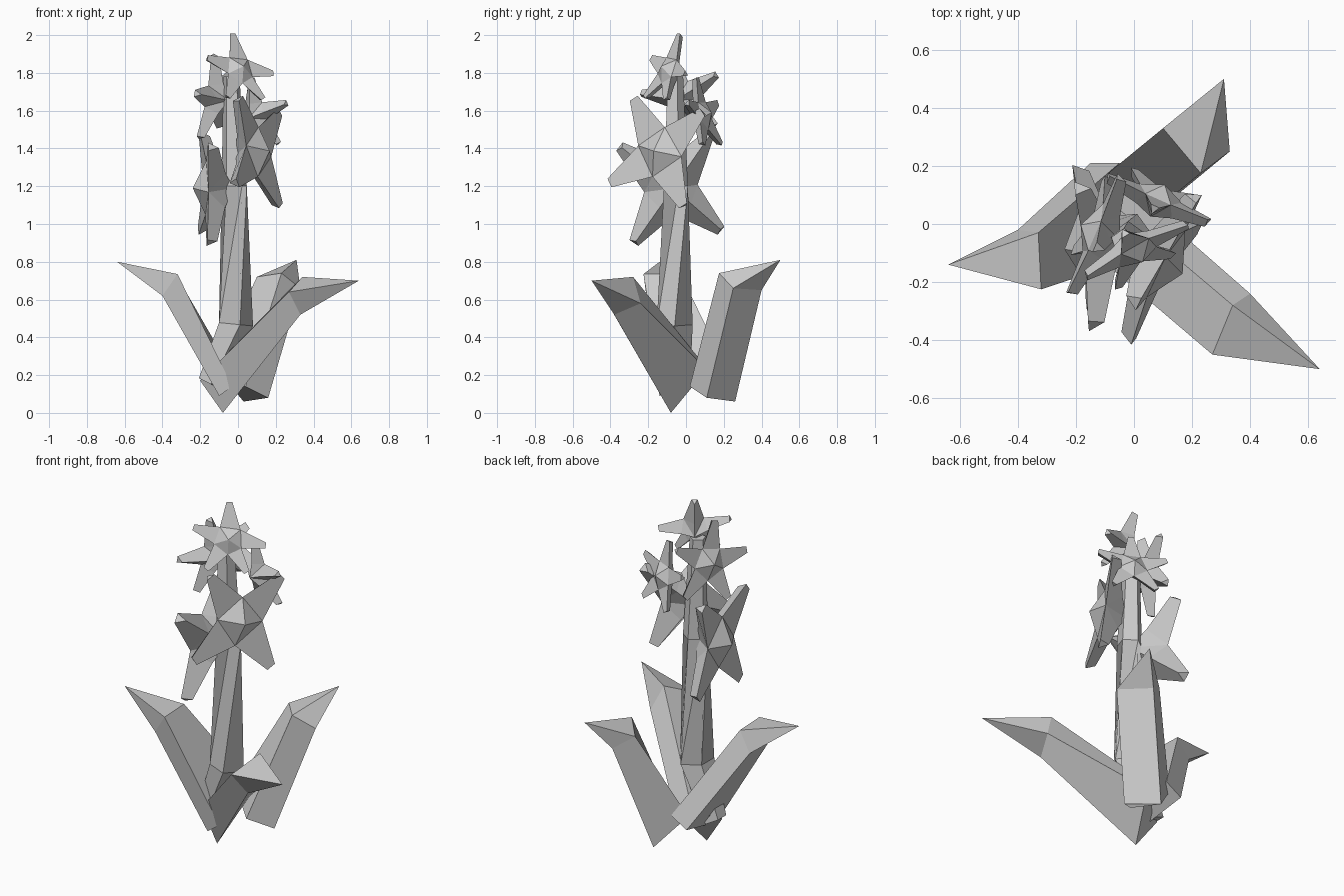
import bpy, bmesh
from math import sin, cos, radians
from mathutils import Vector

if "Cube" in bpy.data.objects:
    bpy.data.objects.remove(bpy.data.objects["Cube"])


def make_object(name, bm):
    bmesh.ops.recalc_face_normals(bm, faces=bm.faces)
    me = bpy.data.meshes.new(name)
    bm.to_mesh(me)
    bm.free()
    ob = bpy.data.objects.new(name, me)
    bpy.context.collection.objects.link(ob)
    return ob


def loft(name, rings, tip=None):
    """Skin closed rings of points; close with a cap or a pointed tip."""
    bm = bmesh.new()
    rows = [[bm.verts.new(p) for p in ring] for ring in rings]
    n = len(rows[0])
    bm.faces.new(rows[0])
    for a, b in zip(rows, rows[1:]):
        for i in range(n):
            j = (i + 1) % n
            bm.faces.new((a[i], a[j], b[j], b[i]))
    if tip:
        t = bm.verts.new(tip)
        for i in range(n):
            bm.faces.new((rows[-1][i], rows[-1][(i + 1) % n], t))
    else:
        bm.faces.new(rows[-1])
    return make_object(name, bm)


def ring(center, r, direction, sides=5):
    q = Vector(direction).to_track_quat('Z', 'Y')
    c = Vector(center)
    return [c + q @ Vector((r * cos(t), r * sin(t), 0))
            for t in (radians(360 * i / sides + 54) for i in range(sides))]


# Bent five-sided stem
loft("stem", [
    ring((-0.16, -0.04, 0.16), 0.065, (0.5, 0.0, 1)),
    ring((-0.02, -0.06, 0.47), 0.10, (0.1, 0, 1)),
    ring((-0.02, -0.06, 1.20), 0.07, (0, 0, 1)),
    ring((-0.035, -0.06, 1.78), 0.045, (0, 0, 1)),
])

# Thick leaves: base section, shoulder section, pointed tip
loft("left_leaf", [
    [(-0.03, -0.13, 0.14), (-0.05, 0.21, 0.25), (-0.15, 0.21, 0.19), (-0.10, -0.14, 0.09)],
    [(-0.32, -0.225, 0.735), (-0.33, -0.03, 0.735), (-0.40, -0.02, 0.62), (-0.40, -0.20, 0.62)],
], (-0.64, -0.14, 0.80))
loft("right_leaf", [
    [(-0.11, 0.10, 0.25), (0.00, 0.11, 0.23), (-0.08, -0.08, 0.0), (-0.20, -0.05, 0.17)],
    [(0.34, -0.28, 0.72), (0.40, -0.24, 0.58), (0.33, -0.38, 0.52), (0.27, -0.45, 0.64)],
], (0.64, -0.50, 0.70))
loft("back_leaf", [
    [(0.04, 0.02, 0.14), (-0.12, 0.15, 0.24), (0.03, 0.26, 0.06), (0.16, 0.11, 0.08)],
    [(0.23, 0.175, 0.74), (0.10, 0.33, 0.72), (0.20, 0.40, 0.65), (0.33, 0.25, 0.66)],
], (0.31, 0.50, 0.81))


def flower(name, center, direction, size, angles):
    """Faceted star with blunt petals, raised centre and tapering back."""
    n = Vector(direction).normalized()
    right = Vector((0, 0, 1)).cross(n).normalized()
    up = n.cross(right)
    c = Vector(center)
    bm = bmesh.new()

    def vert(deg, r, h, side=0):
        a = radians(deg)
        out = right * cos(a) + up * sin(a)
        across = up * cos(a) - right * sin(a)
        return bm.verts.new(c + size * (out * r + across * side + n * h))

    front = vert(0, 0, 0.20)
    back = vert(0, 0, -0.42)
    k = len(angles)
    gaps = [(angles[(i + 1) % k] - angles[i]) % 360 for i in range(k)]
    valleys = [vert(angles[i] + gaps[i] / 2, 0.41, 0.0) for i in range(k)]
    for i in range(k):
        v0, v1 = valleys[i - 1], valleys[i]
        t0 = vert(angles[i], 1.0, 0.04, -0.08)
        t1 = vert(angles[i], 1.0, 0.04, 0.08)
        t2 = vert(angles[i], 0.97, -0.12)
        keel = vert(angles[i], 0.36, -0.27)
        for f in ((front, v0, v1), (v0, t0, t1, v1), (t0, t2, t1),
                  (v0, keel, t2, t0), (v1, t1, t2, keel),
                  (v0, back, keel), (keel, back, v1)):
            bm.faces.new(f)
    make_object(name, bm)


def star(phase):
    return [phase + 72 * i for i in range(5)]


# Flowers spiralling up the stem
flower("right_flower", (0.11, -0.14, 1.38), (1, -0.55, 0.12), 0.33, [40, 120, 210, 300])
flower("left_flower", (-0.17, -0.08, 1.19), (-1, -0.1, 0), 0.35, [39, 126, 220, 304])
flower("upper_left_flower", (-0.14, -0.02, 1.67), (-0.9, 0.35, 0.15), 0.235, star(5))
flower("top_flower", (0.01, -0.10, 1.82), (0.5, -0.8, 0.4), 0.2, [352, 90, 162, 234, 300])
flower("back_flower", (0.09, 0.10, 1.58), (0.4, 0.9, 0.25), 0.2, star(18))
